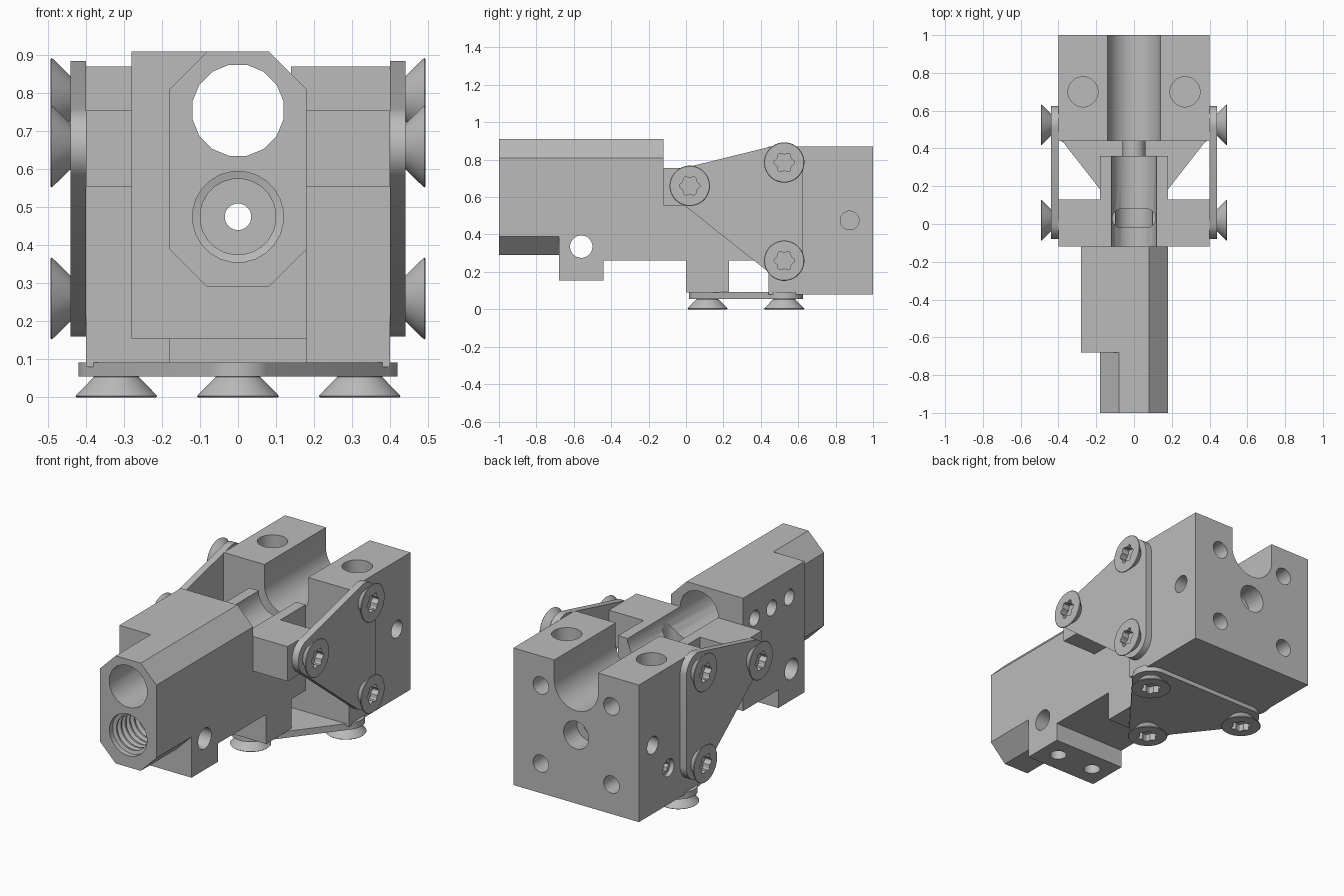
import bpy, bmesh, math
from mathutils import Vector

cube = bpy.data.objects.get("Cube")
if cube:
    bpy.data.objects.remove(cube, do_unlink=True)


def material(name, value):
    m = bpy.data.materials.new(name)
    m.use_nodes = True
    m.diffuse_color = (value, value, value, 1)
    m.node_tree.nodes["Principled BSDF"].inputs["Base Color"].default_value = m.diffuse_color
    return m


METAL = material("light grey metal", 0.5)


def finish(name, bm):
    bmesh.ops.recalc_face_normals(bm, faces=bm.faces)
    mesh = bpy.data.meshes.new(name)
    bm.to_mesh(mesh)
    bm.free()
    mesh.materials.append(METAL)
    ob = bpy.data.objects.new(name, mesh)
    bpy.context.collection.objects.link(ob)
    return ob


def outline(centres, r, n=32):
    """Rounded outline wrapped around circles of equal radius."""
    pts = []
    for i in range(n):
        t = math.tau * (i + 0.5) / n
        d = Vector((math.cos(t), math.sin(t)))
        c = max((Vector(c) for c in centres), key=lambda c: c.dot(d))
        pts.append(c + d * r)
    return pts


def place(axis, p, h):
    if axis == "x":
        return (h, p[0], p[1])
    if axis == "y":
        return (p[0], h, p[1])
    return (p[0], p[1], h)


def prism(name, axis, pts, a, b):
    """Extrude a flat outline along an axis from a to b."""
    bm = bmesh.new()
    lo = [bm.verts.new(place(axis, p, a)) for p in pts]
    hi = [bm.verts.new(place(axis, p, b)) for p in pts]
    bm.faces.new(lo)
    bm.faces.new(hi)
    for i in range(len(pts)):
        j = (i + 1) % len(pts)
        bm.faces.new((lo[i], lo[j], hi[j], hi[i]))
    return finish(name, bm)


def box(name, x0, x1, y0, y1, z0, z1):
    return prism(name, "z", [(x0, y0), (x1, y0), (x1, y1), (x0, y1)], z0, z1)


def hole(axis, p, r, a, b, n=24):
    return prism("hole_cutter", axis, outline([p], r, n), a, b)


def lathe(name, axis, p, profile, n=24):
    """Turn a profile of (radius, height) pairs about an axis."""
    bm = bmesh.new()
    rings = [[bm.verts.new(place(axis, q, h)) for q in outline([p], r, n)]
             for r, h in profile]
    bm.faces.new(rings[0])
    bm.faces.new(rings[-1])
    for lo, hi in zip(rings, rings[1:]):
        for i in range(n):
            j = (i + 1) % n
            bm.faces.new((lo[i], lo[j], hi[j], hi[i]))
    return finish(name, bm)


def star(p, size=0.055):
    """Six-lobed drive outline."""
    return [(p[0] + math.cos(t) * r, p[1] + math.sin(t) * r)
            for t, r in ((math.tau * i / 36, size * (0.88 + 0.12 * math.cos(math.tau * i / 6)))
                         for i in range(36))]


def combine(ob, tools, operation):
    bpy.context.view_layer.objects.active = ob
    for tool in tools:
        mod = ob.modifiers.new("cut", "BOOLEAN")
        mod.operation, mod.solver, mod.object = operation, "EXACT", tool
        bpy.ops.object.modifier_apply(modifier=mod.name)
        bpy.data.objects.remove(tool, do_unlink=True)


def smooth(ob):
    bpy.ops.object.select_all(action="DESELECT")
    ob.select_set(True)
    bpy.context.view_layer.objects.active = ob
    bpy.ops.object.shade_smooth_by_angle(angle=math.radians(25))


BORE, LOW = (0, 0.755), (0, 0.475)

# Front body: chamfered nose, offset barrel, foot, cross arm, cradle and leg
body = prism("front_body", "y",
             [(-0.08, 0.29), (0.08, 0.29), (0.18, 0.39), (0.18, 0.81),
              (0.08, 0.91), (-0.08, 0.91), (-0.18, 0.81), (-0.18, 0.39)], -1, -0.5)
combine(body, [
    prism("barrel", "y", [(-0.28, 0.26), (0.18, 0.26), (0.18, 0.81), (0.08, 0.91), (-0.28, 0.91)],
          -0.68, -0.12),
    box("foot", -0.28, 0.18, -0.68, -0.44, 0.155, 0.4),
    box("cross_arm", -0.4, 0.4, -0.12, 0.13, 0.555, 0.755),
    box("cradle", -0.18, 0.18, -0.2, 0.36, 0.26, 0.755),
    box("leg", -0.18, 0.18, 0, 0.23, 0.09, 0.4)], "UNION")

# Threaded mouth of the lower bore
thread = [(0.12, -1.1), (0.12, -0.97)]
for i in range(8):
    y = -0.965 + i * 0.04
    thread += [(0.1, y), (0.1, y + 0.01), (0.12, y + 0.02), (0.12, y + 0.03)]
thread += [(0.1, -0.64), (0.1, 0.25)]

combine(body, [
    hole("y", BORE, 0.122, -1.1, 0.5, 16),
    lathe("thread_cutter", "y", LOW, thread),
    hole("y", LOW, 0.035, 0.2, 0.5),
    prism("slot_cutter", "z", outline([(-0.065, 0.03), (0.065, 0.03)], 0.05), 0.475, 0.8),
    hole("x", (-0.56, 0.335), 0.06, -0.5, 0.5)]
    + [hole("x", (y, 0.755), 0.045, -0.5, -0.05) for y in (-0.54, -0.38, -0.225)]
    + [hole("z", (x, -0.56), 0.045, 0.1, 0.3) for x in (-0.17, 0.07)], "DIFFERENCE")
smooth(body)

# Connecting tube between the two bodies
tube = prism("connecting_tube", "y", outline([LOW], 0.06), 0.33, 0.47)
combine(tube, [hole("y", LOW, 0.035, 0.2, 0.6)], "DIFFERENCE")
smooth(tube)

# Rear block with round-bottomed slot and drilled holes
rear = box("rear_block", -0.4, 0.4, 0.44, 1, 0.08, 0.87)
cuts = [prism("slot_cutter", "y", outline([BORE, (0, 1.1)], 0.14, 48), 0.3, 1.1),
        hole("y", LOW, 0.08, 0.88, 1.1),
        hole("y", LOW, 0.035, 0.3, 0.95),
        hole("x", (0.73, 0.29), 0.05, -0.5, -0.375),
        prism("drive_cutter", "x", star((0.73, 0.29), 0.036), -0.4, -0.33)]
for s in (-1, 1):
    cuts += [hole("z", (s * 0.27, 0.7), 0.08, 0.2, 1),
             hole("x", (0.875, 0.475), 0.05, s * 0.28, s * 0.5)]
    cuts += [hole("y", (s * 0.225, z), 0.05, 0.82, 1.1) for z in (0.25, 0.7)]
combine(rear, cuts, "DIFFERENCE")
smooth(rear)

# Triangular plates
SIDE = [(0.02, 0.66), (0.525, 0.785), (0.525, 0.26)]
BASE = [(0, 0.115), (0.32, 0.525), (-0.32, 0.525)]
for name, axis, spots, a, b in (("left_plate", "x", SIDE, 0.4, 0.44),
                                ("right_plate", "x", SIDE, -0.44, -0.4),
                                ("bottom_plate", "z", BASE, 0.055, 0.092)):
    smooth(prism(name, axis, outline(spots, 0.1, 64), a, b))

# Countersunk screws with six-lobed sockets
screw = lathe("screw", "z", (0, 0), [(0.06, -0.01), (0.06, 0), (0.105, 0.046), (0.108, 0.05),
                                    (0.105, 0.053)], 32)
combine(screw, [prism("drive_cutter", "z", star((0, 0)), 0.012, 0.1)], "DIFFERENCE")
smooth(screw)
seats = [((s * 0.44, y, z), (s, 0, 0)) for s in (-1, 1) for y, z in SIDE]
seats += [((x, y, 0.053), (0, 0, -1)) for x, y in BASE]
for i, (spot, out) in enumerate(seats):
    ob = screw if i == 0 else screw.copy()
    if i:
        bpy.context.collection.objects.link(ob)
    ob.name = "screw_%d" % (i + 1)
    ob.location = spot
    ob.rotation_euler = Vector(out).to_track_quat("Z", "Y").to_euler()
